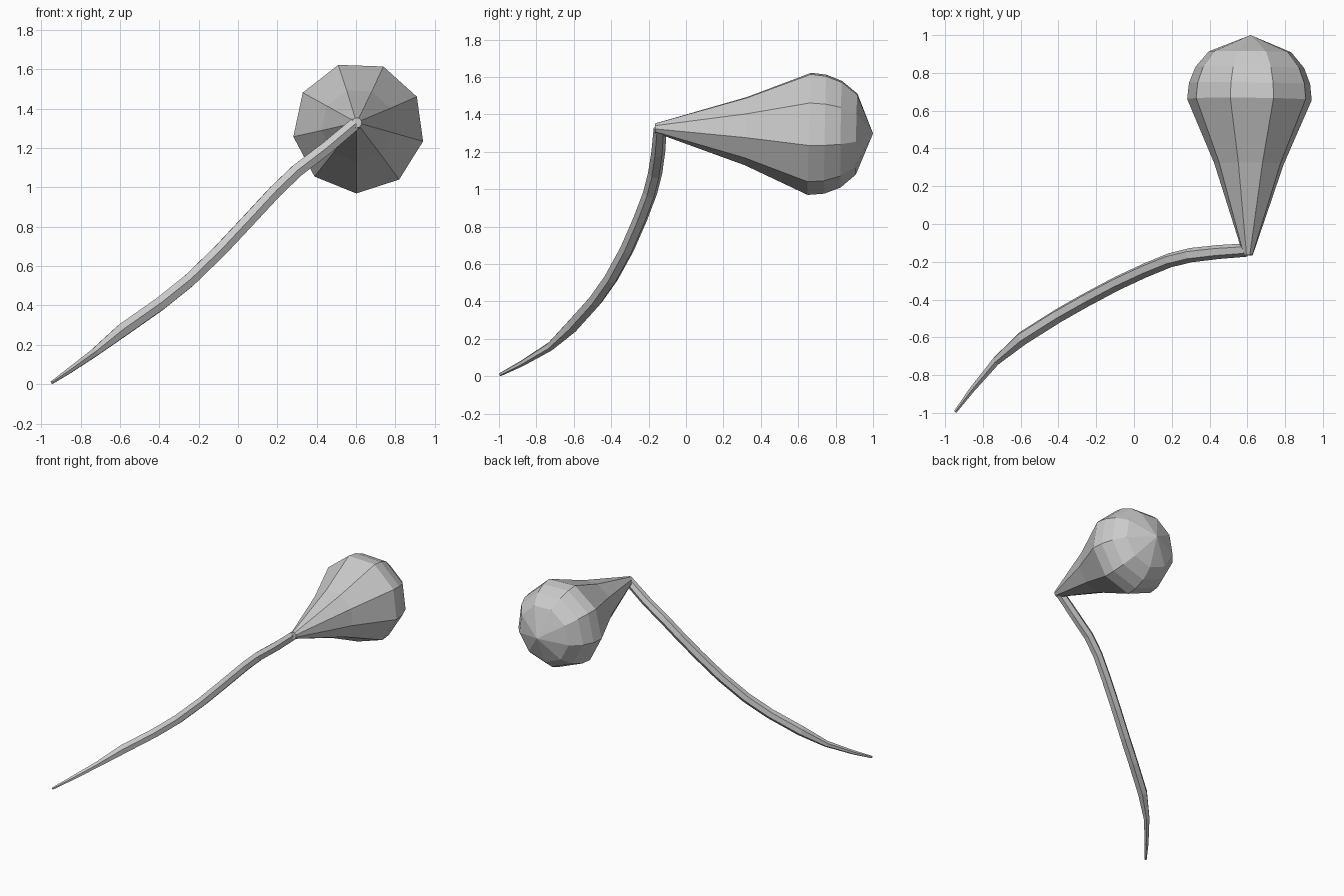
import bpy, bmesh
from math import sin, cos, pi, radians
from mathutils import Vector

if "Cube" in bpy.data.objects:
    bpy.data.objects.remove(bpy.data.objects["Cube"])


def loft(name, stations, sides, start_up, phase=0.0):
    """Flat-shaded tube through (x, y, z, radius) stations; radius 0 makes a point."""
    pts = [Vector(s[:3]) for s in stations]
    bm = bmesh.new()
    rings, up = [], Vector(start_up)
    for i, (p, s) in enumerate(zip(pts, stations)):
        ahead = (pts[min(i + 1, len(pts) - 1)] - p).normalized()
        behind = (p - pts[max(i - 1, 0)]).normalized()
        t = (ahead + behind).normalized()
        up = (up - t * up.dot(t)).normalized()
        side = t.cross(up)
        if s[3] == 0:
            rings.append([bm.verts.new(p)])
            continue
        angles = [phase + 2 * pi * k / sides for k in range(sides)]
        rings.append([bm.verts.new(p + s[3] * (up * cos(a) + side * sin(a))) for a in angles])
    for a, b in zip(rings, rings[1:]):
        for k in range(sides):
            n = (k + 1) % sides
            if len(b) == 1:
                bm.faces.new((a[k], a[n], b[0]))
            else:
                bm.faces.new((a[k], a[n], b[n], b[k]))
    for end in (rings[0], rings[-1]):
        if len(end) > 2:
            bm.faces.new(end)
    bmesh.ops.recalc_face_normals(bm, faces=bm.faces[:])
    mesh = bpy.data.meshes.new(name)
    bm.to_mesh(mesh)
    bm.free()
    obj = bpy.data.objects.new(name, mesh)
    bpy.context.collection.objects.link(obj)
    return obj


# Curved stem, tapering to a point at the ground
loft("stem", [
    (-0.945, -0.993, 0.009, 0.009),
    (-0.86, -0.88, 0.067, 0.016),
    (-0.73, -0.725, 0.16, 0.024),
    (-0.59, -0.605, 0.272, 0.038),
    (-0.40, -0.485, 0.405, 0.038),
    (-0.25, -0.40, 0.525, 0.038),
    (-0.09, -0.315, 0.68, 0.038),
    (0.06, -0.245, 0.84, 0.038),
    (0.19, -0.192, 0.98, 0.038),
    (0.30, -0.165, 1.085, 0.038),
    (0.45, -0.148, 1.20, 0.037),
    (0.598, -0.138, 1.325, 0.035),
], 6, (0, 0, 1))

# Nine-sided pear-shaped bulb, lying along y
loft("bulb", [
    (0.603, -0.165, 1.328, 0.026),
    (0.604, -0.13, 1.327, 0.037),
    (0.610, 0.32, 1.315, 0.187),
    (0.613, 0.66, 1.304, 0.335),
    (0.614, 0.745, 1.302, 0.326),
    (0.615, 0.83, 1.301, 0.292),
    (0.616, 0.912, 1.30, 0.222),
    (0.617, 1.0, 1.298, 0.0),
], 9, (0, 0, -1), radians(2))
